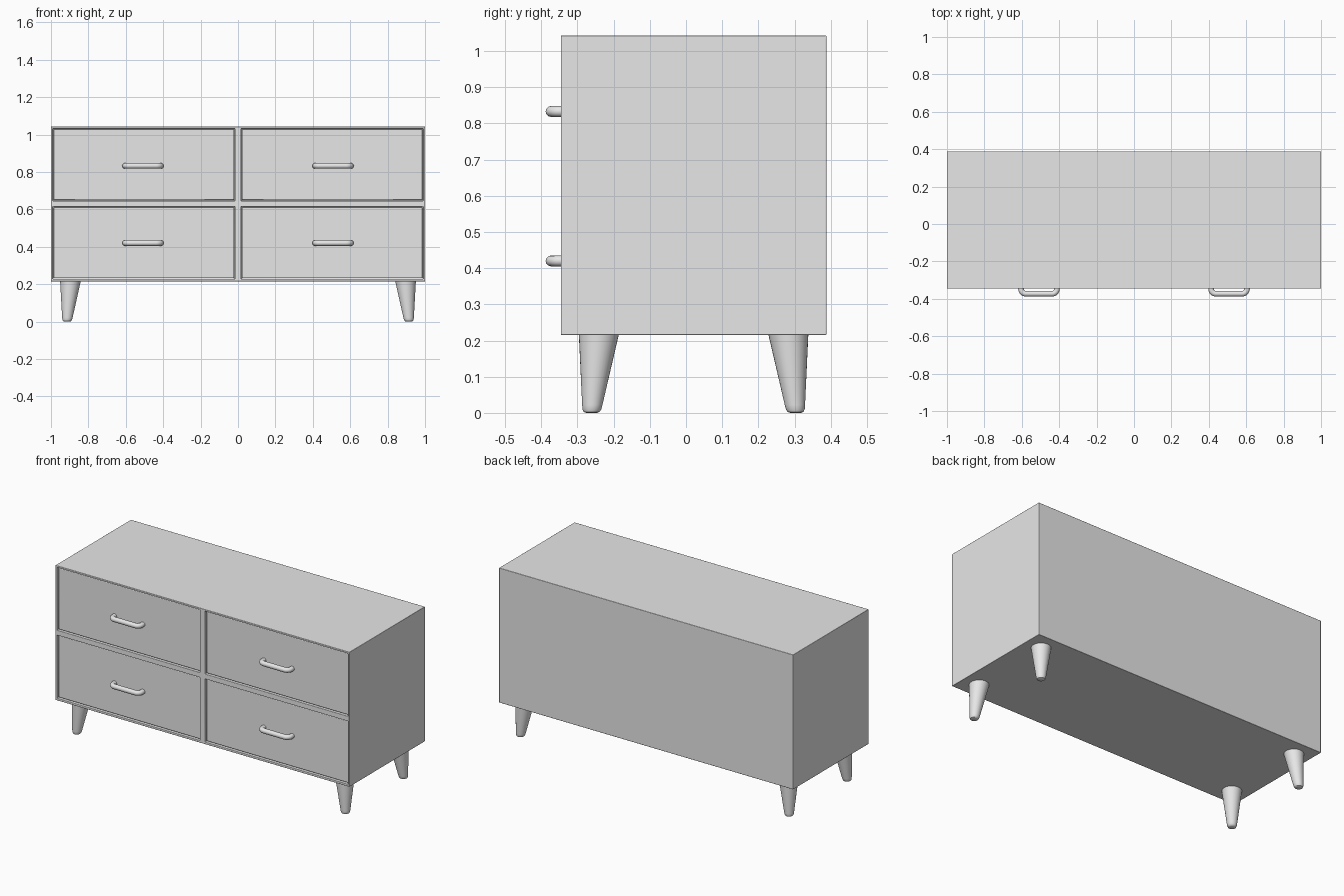
import bpy, bmesh, math
from mathutils import Vector

if "Cube" in bpy.data.objects:
    bpy.data.objects.remove(bpy.data.objects["Cube"])

grey = bpy.data.materials.new("light grey")
grey.use_nodes = True
grey.diffuse_color = (0.8, 0.8, 0.8, 1)
grey.node_tree.nodes["Principled BSDF"].inputs["Base Color"].default_value = (0.8, 0.8, 0.8, 1)

FRONT, BACK, BOTTOM, TOP = -0.346, 0.388, 0.215, 1.043
MID_Y = (FRONT + BACK) / 2
COLUMNS = {"right": (-0.99, -0.017), "left": (0.017, 0.99)}
ROWS = {"lower": (0.228, 0.616), "upper": (0.646, 1.032)}
HANDLE_Z = {"lower": 0.42, "upper": 0.833}


def add_object(name, bm, bevel=0):
    bmesh.ops.recalc_face_normals(bm, faces=bm.faces)
    mesh = bpy.data.meshes.new(name)
    bm.to_mesh(mesh)
    bm.free()
    obj = bpy.data.objects.new(name, mesh)
    bpy.context.collection.objects.link(obj)
    finish(obj)
    if bevel:
        mod = obj.modifiers.new("soft edges", "BEVEL")
        mod.width = bevel
        mod.segments = 2
    return obj


def finish(obj):
    obj.data.materials.clear()
    obj.data.materials.append(grey)
    bpy.ops.object.select_all(action="DESELECT")
    obj.select_set(True)
    bpy.context.view_layer.objects.active = obj
    bpy.ops.object.shade_smooth_by_angle(angle=math.radians(35))


def box(x, y, z):
    bm = bmesh.new()
    bmesh.ops.create_cube(bm, size=1)
    for v in bm.verts:
        v.co = [lo + (c + 0.5) * (hi - lo) for c, (lo, hi) in zip(v.co, (x, y, z))]
    return bm


def inside(value, spans):
    return any(lo < value < hi for lo, hi in spans)


# Case: cut the box along the opening edges, then push the openings in
bm = box((-1, 1), (FRONT, BACK), (BOTTOM, TOP))
cuts = [((x, 0, 0), (1, 0, 0)) for span in COLUMNS.values() for x in span]
cuts += [((0, 0, z), (0, 0, 1)) for span in ROWS.values() for z in span]
for co, no in cuts:
    bmesh.ops.bisect_plane(bm, geom=bm.verts[:] + bm.edges[:] + bm.faces[:],
                           plane_co=co, plane_no=no)
openings = []
for f in bm.faces:
    c = f.calc_center_median()
    if c.y < FRONT + 0.001 and inside(c.x, COLUMNS.values()) and inside(c.z, ROWS.values()):
        openings.append(f)
for f in openings:
    new = bmesh.ops.extrude_face_region(bm, geom=[f])["geom"]
    bmesh.ops.translate(bm, vec=(0, 0.035, 0),
                        verts=[v for v in new if isinstance(v, bmesh.types.BMVert)])
    bmesh.ops.delete(bm, geom=[f], context="FACES_ONLY")
add_object("case", bm, 0.002)


# Rounded bar handle swept along a U-shaped path
def handle(name, cx, z):
    half, bend, out = 0.096, 0.026, FRONT - 0.027
    path = [Vector((-half, FRONT + 0.015, 0))]
    for i in range(9):
        a = math.pi / 2 * i / 8
        path.append(Vector((-half + bend * (1 - math.cos(a)),
                            out + bend * (1 - math.sin(a)), 0)))
    path += [Vector((-p.x, p.y, 0)) for p in reversed(path)]
    curve = bpy.data.curves.new(name, "CURVE")
    curve.dimensions = "3D"
    curve.bevel_depth = 0.015
    curve.bevel_resolution = 4
    spline = curve.splines.new("POLY")
    spline.points.add(len(path) - 1)
    for point, p in zip(spline.points, path):
        point.co = (p.x + cx, p.y, z, 1)
    obj = bpy.data.objects.new(name, curve)
    bpy.context.collection.objects.link(obj)
    bpy.ops.object.select_all(action="DESELECT")
    obj.select_set(True)
    bpy.context.view_layer.objects.active = obj
    bpy.ops.object.convert(target="MESH")
    finish(bpy.context.view_layer.objects.active)


# Drawer fronts, set slightly back in their openings
GAP = 0.004
for side, (x0, x1) in COLUMNS.items():
    for row, (z0, z1) in ROWS.items():
        front = box((x0 + GAP, x1 - GAP), (FRONT + 0.01, FRONT + 0.034), (z0 + GAP, z1 - GAP))
        add_object(f"{row}_{side}_drawer", front, 0.003)
        handle(f"{row}_{side}_handle", math.copysign(0.508, x0 + x1), HANDLE_Z[row])


# Tapered round legs leaning outwards, with rounded feet
def leg(name, sx, sy):
    bm = bmesh.new()
    rings = []
    n = 32
    for z, r in [(BOTTOM, 0.055), (0.022, 0.028), (0.01, 0.026), (0.003, 0.022), (0, 0.015)]:
        t = 1 - z / BOTTOM
        cx = sx * (0.896 + 0.018 * t)
        cy = MID_Y + sy * (0.262 + 0.02 * t)
        rings.append([bm.verts.new((cx + r * math.cos(math.tau * i / n),
                                    cy + r * math.sin(math.tau * i / n), z)) for i in range(n)])
    for a, b in zip(rings, rings[1:]):
        for i in range(n):
            j = (i + 1) % n
            bm.faces.new((a[i], a[j], b[j], b[i]))
    bm.faces.new(rings[0])
    bm.faces.new(rings[-1])
    add_object(name, bm)


for side, sx in (("right", -1), ("left", 1)):
    for end, sy in (("front", -1), ("back", 1)):
        leg(f"{end}_{side}_leg", sx, sy)
